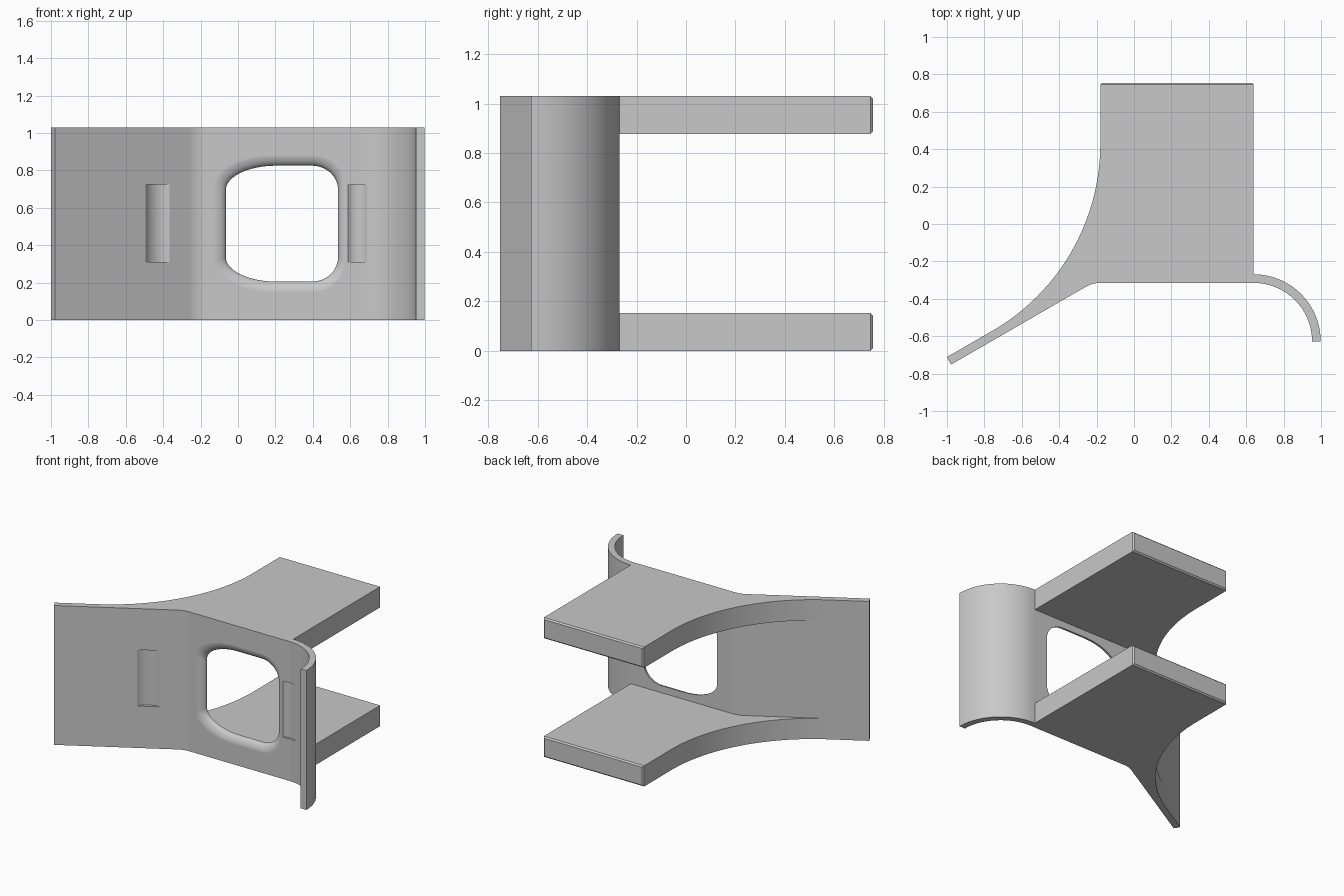
import bpy
import bmesh
from math import cos, sin, pi, radians

HEIGHT = 1.03
WALL = 0.046          # wall thickness
FRONT = -0.315        # front plane of the straight wall section
PLATE = 0.153         # plate thickness

cube = bpy.data.objects.get("Cube")
if cube:
    bpy.data.objects.remove(cube, do_unlink=True)

grey = bpy.data.materials.new("plain grey")
grey.use_nodes = True
grey.diffuse_color = (0.58, 0.58, 0.58, 1)
grey.node_tree.nodes["Principled BSDF"].inputs["Base Color"].default_value = grey.diffuse_color


def arc(cx, cy, r, start, end, n):
    """Points along an arc, angles in degrees."""
    angles = [radians(start + (end - start) * i / n) for i in range(n + 1)]
    return [(cx + r * cos(a), cy + r * sin(a)) for a in angles]


def loft(name, rings):
    """Closed solid through a list of equal-length rings of 3D points."""
    bm = bmesh.new()
    loops = [[bm.verts.new(p) for p in ring] for ring in rings]
    n = len(loops[0])
    for a, b in zip(loops, loops[1:]):
        for i in range(n):
            j = (i + 1) % n
            bm.faces.new((a[i], a[j], b[j], b[i]))
    bm.faces.new(loops[0])
    bm.faces.new(loops[-1])
    bmesh.ops.recalc_face_normals(bm, faces=bm.faces)
    mesh = bpy.data.meshes.new(name)
    bm.to_mesh(mesh)
    bm.free()
    mesh.materials.append(grey)
    obj = bpy.data.objects.new(name, mesh)
    bpy.context.collection.objects.link(obj)
    return obj


def extrude(name, outline, z0, z1):
    return loft(name, [[(x, y, z) for x, y in outline] for z in (z0, z1)])


def cut(target, cutter):
    """Subtract the cutter and apply the result."""
    mod = target.modifiers.new("cut", 'BOOLEAN')
    mod.operation = 'DIFFERENCE'
    mod.solver = 'EXACT'
    mod.object = cutter
    bpy.context.view_layer.objects.active = target
    bpy.ops.object.modifier_apply(modifier=mod.name)
    bpy.data.objects.remove(cutter, do_unlink=True)


def smooth(obj):
    bpy.ops.object.select_all(action='DESELECT')
    obj.select_set(True)
    bpy.context.view_layer.objects.active = obj
    bpy.ops.object.shade_smooth_by_angle(angle=radians(30))
    mod = obj.modifiers.new("even normals", 'WEIGHTED_NORMAL')
    mod.keep_sharp = True


# Wall: slanted wing, soft bend, straight middle and a curled lip
BEND = (-0.179, FRONT - 0.16)
LIP = (0.64, -0.627)


def bend(r):
    return arc(*BEND, r, 120, 90, 8)


def wing_tip(r, length=0.83):
    x, y = bend(r)[0]
    return (x - length * cos(pi / 6), y - length * sin(pi / 6))


front_side = [wing_tip(0.16)] + bend(0.16) + arc(*LIP, 0.312, 90, 0, 24)
back_side = [wing_tip(0.16 + WALL)] + bend(0.16 + WALL) + arc(*LIP, 0.312 + WALL, 90, 0, 24)
wall = extrude("front_wall", front_side + back_side[::-1], 0, HEIGHT)


# Window with uneven rounded corners and a flared front rim
def window_ring(y, grow):
    left, right = -0.065 - 0.08 * grow, 0.535 + 0.05 * grow
    low, high = 0.205 - 0.07 * grow, 0.825 + 0.07 * grow
    wide, narrow, tall = 0.27 + 0.04 * grow, 0.14 + 0.03 * grow, 0.13 + 0.04 * grow
    corners = ((right - narrow, high - tall, narrow, 0), (left + wide, high - tall, wide, 90),
               (left + wide, low + tall, wide, 180), (right - narrow, low + tall, narrow, 270))
    ring = []
    for cx, cz, rx, start in corners:
        for u, v in arc(0, 0, 1, start, start + 90, 12):
            ring.append((cx + rx * u, y, cz + tall * v))
    return ring


rings = [window_ring(FRONT + 0.1, 0)]
for i in range(9):
    t = i / 8 * pi / 2
    rings.append(window_ring(FRONT - 0.001 + (WALL - 0.004) * (1 - sin(t)), 1 - cos(t)))
rings.append(window_ring(FRONT - 0.06, 1))
cut(wall, loft("window_cutter", rings))

# Two shallow upright grooves on the front
for name, x, y, r in (("left_groove_cutter", -0.38, -0.523, 0.125),
                      ("right_groove_cutter", 0.637, -0.369, 0.0725)):
    cut(wall, extrude(name, arc(x, y, r, 0, 352.5, 47), 0.31, 0.725))
smooth(wall)

# Upper and lower plates with a swept side and a chamfered back end
sweep = arc(-1.337, 0.43, 1.157, 0, -60, 32)
plate_outline = [(0.64, 0.755), (-0.18, 0.755)] + sweep + bend(0.16 + WALL) + [(0.64, FRONT + WALL)]
for name, z in (("lower_plate", 0), ("upper_plate", HEIGHT - PLATE)):
    plate = extrude(name, plate_outline, z, z + PLATE)
    bm = bmesh.new()
    bm.from_mesh(plate.data)
    back_edges = [e for e in bm.edges if all(v.co.y > 0.75 for v in e.verts)]
    bmesh.ops.bevel(bm, geom=back_edges, offset=0.01, segments=1, affect='EDGES')
    bm.to_mesh(plate.data)
    bm.free()
    smooth(plate)
